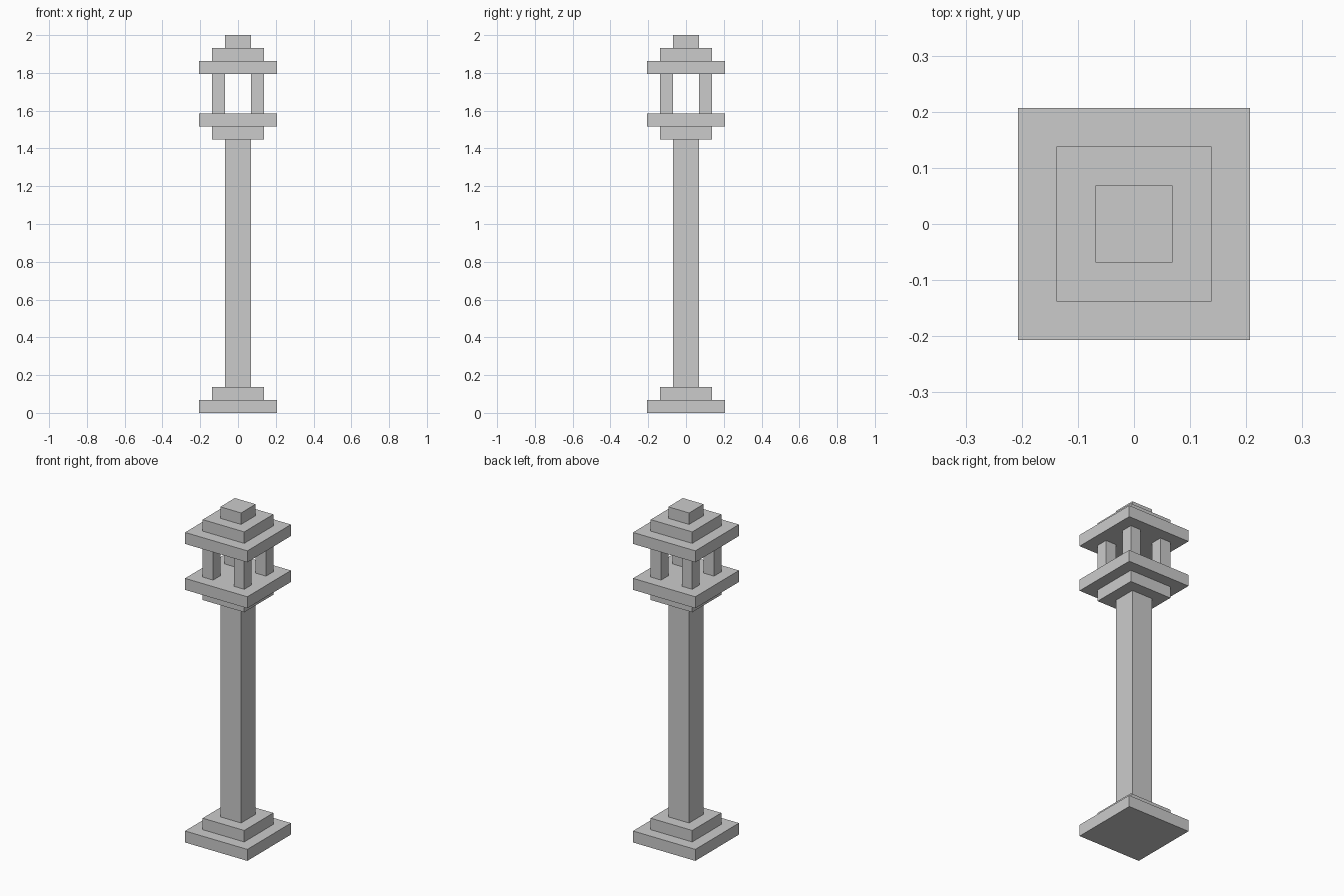
import bpy

if "Cube" in bpy.data.objects:
    bpy.data.objects.remove(bpy.data.objects["Cube"])

U = 2 / 29  # the whole lamp post sits on a 29-step grid


def box(name, half, z0, z1, x=0, y=0):
    """Square block: half width, bottom and top given in grid steps."""
    bpy.ops.mesh.primitive_cube_add(size=1, location=(x * U, y * U, (z0 + z1) / 2 * U))
    ob = bpy.context.object
    ob.name = name
    ob.scale = (2 * half * U, 2 * half * U, (z1 - z0) * U)
    bpy.ops.object.transform_apply(location=False, rotation=False, scale=True)
    return ob


# Stepped base and shaft
box("base_plate", 3, 0, 1)
box("base_step", 2, 1, 2)
box("shaft", 1, 2, 21)

# Lantern floor
box("lantern_bracket", 2, 21, 22)
box("lantern_floor", 3, 22, 23)

# Four corner posts of the open lantern
for sx, side in ((-1, "left"), (1, "right")):
    for sy, end in ((-1, "front"), (1, "back")):
        box(f"lantern_post_{end}_{side}", 0.5, 23, 26, 1.5 * sx, 1.5 * sy)

# Stepped roof
box("roof_eave", 3, 26, 27)
box("roof_step", 2, 27, 28)
box("roof_cap", 1, 28, 29)
